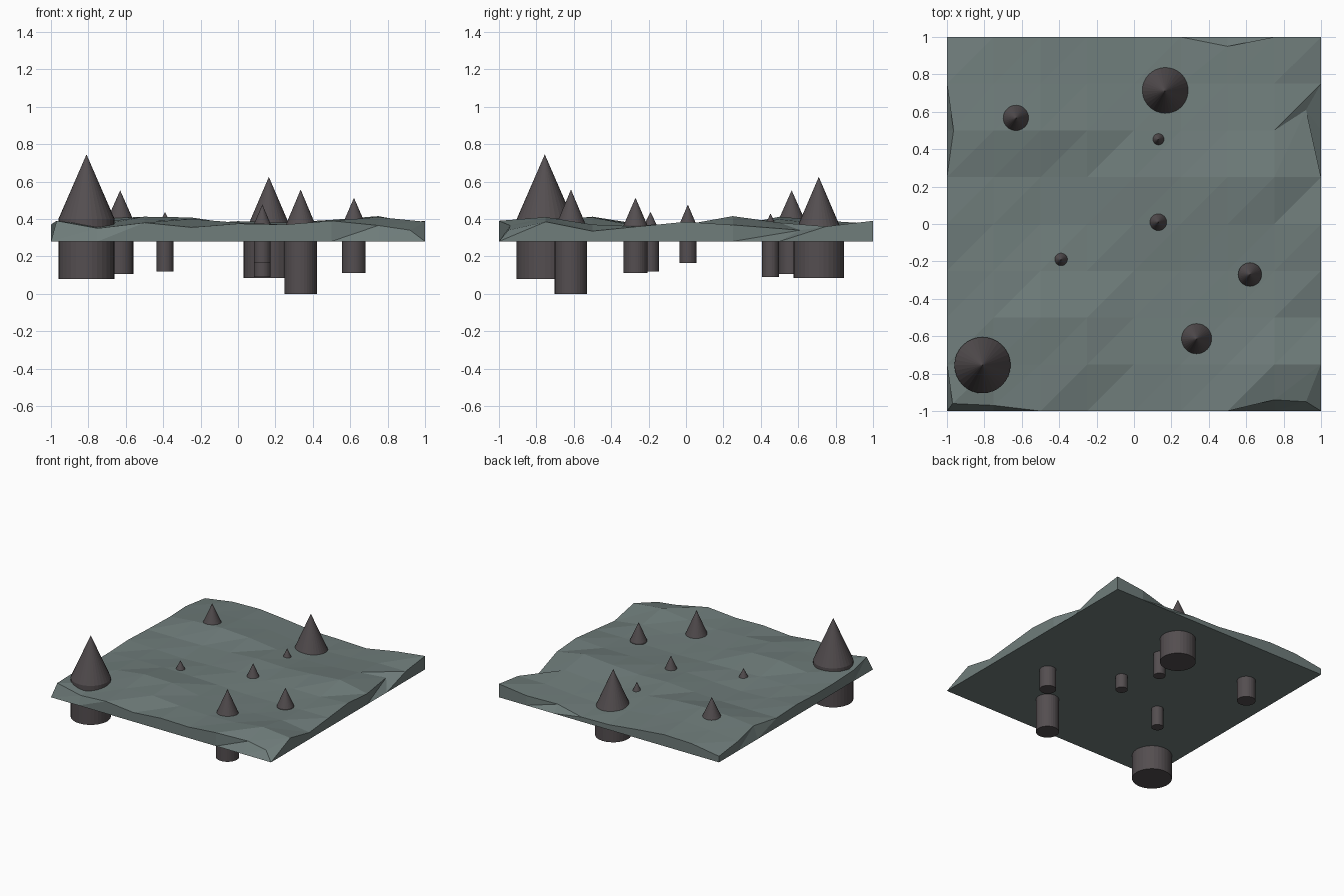
import bpy, bmesh, math

if "Cube" in bpy.data.objects:
    bpy.data.objects.remove(bpy.data.objects["Cube"])


def material(name, rgb):
    m = bpy.data.materials.new(name)
    m.diffuse_color = (*rgb, 1)
    m.use_nodes = True
    m.node_tree.nodes["Principled BSDF"].inputs["Base Color"].default_value = m.diffuse_color
    return m


ground_mat = material("grey_green_ground", (0.16, 0.205, 0.198))
rock_mat = material("dark_rock", (0.088, 0.076, 0.08))


def finish(bm, name, mat):
    bmesh.ops.recalc_face_normals(bm, faces=bm.faces)
    me = bpy.data.meshes.new(name)
    bm.to_mesh(me)
    bm.free()
    me.materials.append(mat)
    ob = bpy.data.objects.new(name, me)
    bpy.context.collection.objects.link(ob)
    return ob


# Uneven ground slab: 8 x 8 cells, heights in thousandths, rows from front to back
BASE = 0.28
HEIGHTS = [
    [390, 350, 380, 355, 375, 370, 390, 365, 340],
    [370, 365, 390, 400, 380, 370, 380, 410, 385],
    [360, 380, 412, 408, 370, 360, 360, 370, 335],
    [360, 370, 372, 368, 360, 352, 355, 360, 360],
    [370, 360, 350, 360, 372, 370, 370, 370, 385],
    [360, 360, 362, 372, 388, 380, 395, 415, 368],
    [380, 400, 412, 398, 368, 352, 360, 380, 340],
    [360, 380, 390, 370, 342, 330, 340, 360, 360],
    [330, 368, 374, 350, 322, 318, 338, 360, 390],
]
# rim points that lean inward (column, row): (x, y)
LEAN = {(8, 0): (0.92, -0.95), (7, 0): (0.75, -0.94), (0, 0): (-0.97, -0.96),
        (1, 0): (-0.75, -0.97), (0, 6): (-0.965, 0.5), (8, 6): (0.92, 0.61),
        (6, 8): (0.5, 0.95)}
N = 8
bm = bmesh.new()
top = [[bm.verts.new((*LEAN.get((i, j), (-1 + i / 4, -1 + j / 4)), HEIGHTS[j][i] / 1000))
        for i in range(N + 1)] for j in range(N + 1)]
for j in range(N):
    for i in range(N):
        a, b, c, d = top[j][i], top[j][i + 1], top[j + 1][i + 1], top[j + 1][i]
        for tri in ((a, b, c), (a, c, d)):
            bm.faces.new(tri)
rim = ([(i, 0) for i in range(N)] + [(N, j) for j in range(N)]
       + [(i, N) for i in range(N, 0, -1)] + [(0, j) for j in range(N, 0, -1)])
low = [bm.verts.new((-1 + i / 4, -1 + j / 4, BASE)) for i, j in rim]
for k in range(len(rim)):
    n = (k + 1) % len(rim)
    u, v = top[rim[k][1]][rim[k][0]], top[rim[n][1]][rim[n][0]]
    bm.faces.new((low[k], low[n], v))
    bm.faces.new((low[k], v, u))
bm.faces.new(low[::-1])
finish(bm, "ground_slab", ground_mat)

# Pointed rock spikes passing through the slab: x, y, radius, bottom, shoulder, tip
SPIKES = [
    (-0.81, -0.755, 0.150, 0.080, 0.400, 0.745),
    (0.165, 0.71, 0.135, 0.085, 0.310, 0.625),
    (-0.63, 0.565, 0.070, 0.105, 0.395, 0.553),
    (0.13, 0.452, 0.045, 0.090, 0.330, 0.430),
    (0.13, 0.010, 0.045, 0.165, 0.372, 0.477),
    (-0.39, -0.190, 0.045, 0.120, 0.345, 0.437),
    (0.62, -0.270, 0.063, 0.110, 0.368, 0.513),
    (0.335, -0.615, 0.087, 0.000, 0.350, 0.557),
]
SIDES = 32
for x, y, r, z0, z1, z2 in SPIKES:
    bm = bmesh.new()
    rings = [[bm.verts.new((x + r * math.cos(2 * math.pi * k / SIDES),
                            y + r * math.sin(2 * math.pi * k / SIDES), z))
              for k in range(SIDES)] for z in (z0, z1)]
    tip = bm.verts.new((x, y, z2))
    for k in range(SIDES):
        n = (k + 1) % SIDES
        bm.faces.new((rings[0][k], rings[0][n], rings[1][n], rings[1][k]))
        bm.faces.new((rings[1][k], rings[1][n], tip))
    bm.faces.new(rings[0][::-1])
    finish(bm, "rock_spike", rock_mat)
